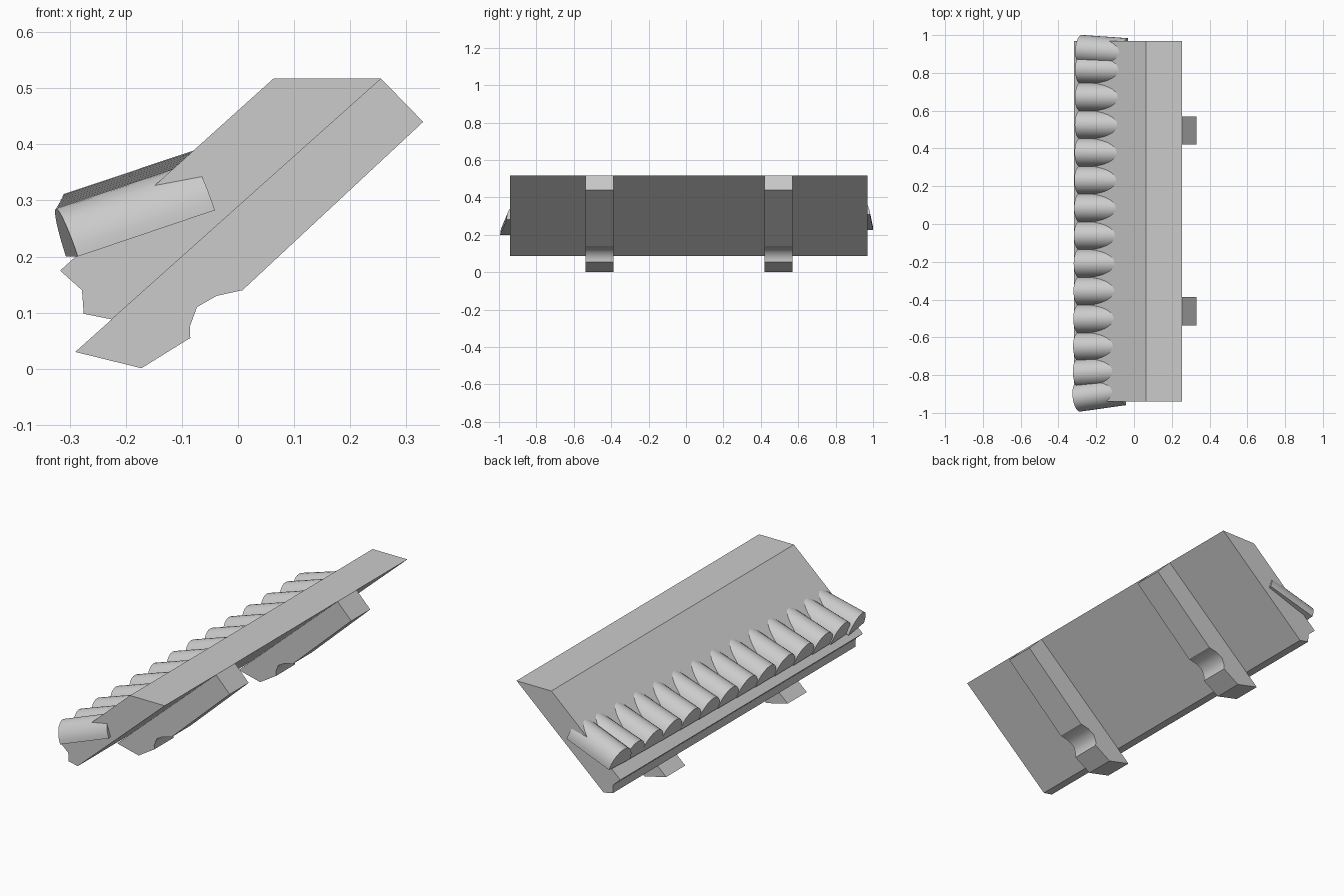
import bpy, bmesh, math
from mathutils import Matrix, Vector

old = bpy.data.objects.get("Cube")
if old:
    bpy.data.objects.remove(old, do_unlink=True)

# One stone grey for everything
grey = bpy.data.materials.new("stone_grey")
grey.use_nodes = True
colour = (0.6, 0.6, 0.6, 1)
grey.diffuse_color = colour
grey.node_tree.nodes["Principled BSDF"].inputs["Base Color"].default_value = colour


def prism(name, profile, y0, y1, smooth_sides=(), matrix=Matrix()):
    """Extrude an x-z outline along y; the listed sides are smooth shaded."""
    bm = bmesh.new()
    front = [bm.verts.new((x, y0, z)) for x, z in profile]
    back = [bm.verts.new((x, y1, z)) for x, z in profile]
    n = len(profile)
    bm.faces.new(front)
    bm.faces.new(back[::-1])
    for i in range(n):
        j = (i + 1) % n
        side = bm.faces.new((front[i], back[i], back[j], front[j]))
        side.smooth = i in smooth_sides
    bmesh.ops.recalc_face_normals(bm, faces=bm.faces)
    mesh = bpy.data.meshes.new(name)
    bm.to_mesh(mesh)
    bm.free()
    mesh.materials.append(grey)
    obj = bpy.data.objects.new(name, mesh)
    obj.matrix_world = matrix
    bpy.context.collection.objects.link(obj)
    return obj


# Sloping roof slab
prism("roof_slab", [(0.063, 0.517), (0.255, 0.517), (-0.225, 0.088),
                    (-0.275, 0.098), (-0.278, 0.14), (-0.317, 0.175)], -0.94, 0.97)

# Two rafters with a concave notch underneath
rafter = [(0.255, 0.517), (0.33, 0.44), (0.008, 0.14), (-0.038, 0.13),
          (-0.073, 0.11), (-0.086, 0.075), (-0.085, 0.055),
          (-0.172, 0.001), (-0.29, 0.03)]
for name, y in (("front_rafter", -0.537), ("back_rafter", 0.42)):
    prism(name, rafter, y, y + 0.15, smooth_sides=range(2, 6))

# Row of half-round eave tiles, the end ones splayed outward
half_width, height, length, steps = 0.076, 0.09, 0.26, 16
arch = [(half_width * math.cos(math.pi * i / steps),
         height * math.sin(math.pi * i / steps)) for i in range(steps + 1)]
first, last, count = -0.65, 0.82, 11
centres = [-0.918, -0.79] + [first + (last - first) * i / (count - 1)
                             for i in range(count)] + [0.925]
for i, y in enumerate(centres):
    t = i / (len(centres) - 1)
    yaw = {0: 0.14, 1: 0.05, len(centres) - 1: -0.07}.get(i, 0.02 - 0.04 * t)
    place = (Matrix.Translation(Vector((-0.296 + 0.014 * t, y, 0.2 + 0.026 * t)))
             @ Matrix.Rotation(yaw, 4, "Z")
             @ Matrix.Rotation(math.radians(-18.5), 4, "Y")
             @ Matrix.Rotation(math.radians(-90), 4, "Z"))
    prism(f"eave_tile_{i + 1}", arch, 0, length, range(steps), place)
